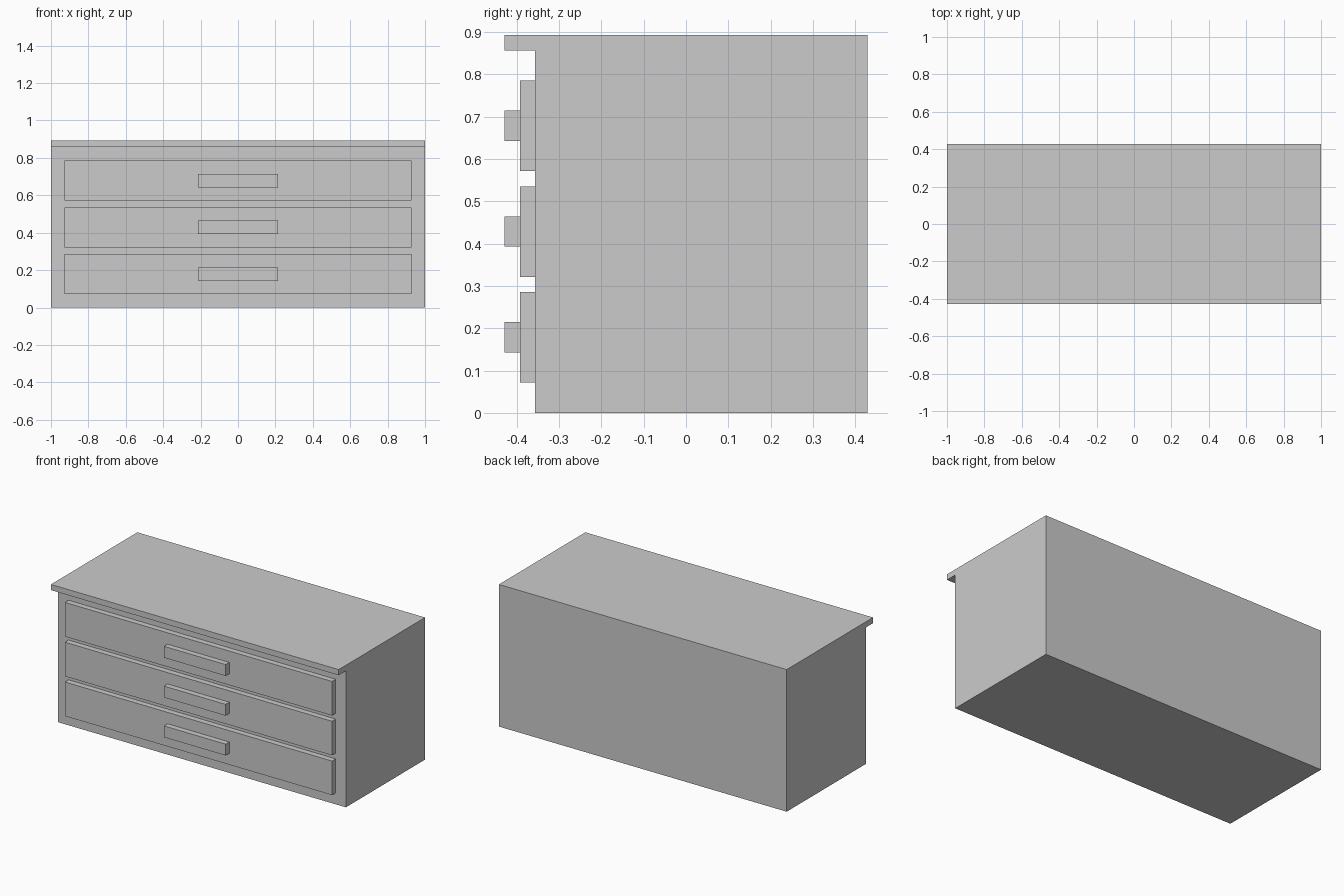
import bpy
import bmesh
from mathutils import Vector

cube = bpy.data.objects.get("Cube")
if cube:
    bpy.data.objects.remove(cube, do_unlink=True)

U = 1 / 28  # design module: the chest is 56 x 24 x 25 modules

grey = bpy.data.materials.new("plain grey")
grey.use_nodes = True
grey.diffuse_color = (0.6, 0.6, 0.6, 1)
grey.node_tree.nodes["Principled BSDF"].inputs["Base Color"].default_value = (0.6, 0.6, 0.6, 1)


def extrude_profile(name, profile, half_width):
    """Extrude a (y, z) outline, given in modules, across x."""
    bm = bmesh.new()
    face = bm.faces.new([bm.verts.new((-half_width * U, y * U, z * U)) for y, z in profile])
    result = bmesh.ops.extrude_face_region(bm, geom=[face])
    moved = [v for v in result["geom"] if isinstance(v, bmesh.types.BMVert)]
    bmesh.ops.translate(bm, verts=moved, vec=Vector((2 * half_width * U, 0, 0)))
    bmesh.ops.recalc_face_normals(bm, faces=bm.faces)
    mesh = bpy.data.meshes.new(name)
    bm.to_mesh(mesh)
    bm.free()
    mesh.materials.append(grey)
    obj = bpy.data.objects.new(name, mesh)
    bpy.context.collection.objects.link(obj)
    return obj


def slab(name, half_width, y0, y1, z0, z1):
    return extrude_profile(name, [(y0, z0), (y1, z0), (y1, z1), (y0, z1)], half_width)


# Cabinet with its top overhanging the front
extrude_profile("cabinet", [(-10, 0), (12, 0), (12, 25), (-12, 25), (-12, 24), (-10, 24)], 28)

# Three drawer fronts, each with a bar handle
for i, label in enumerate(("bottom", "middle", "top")):
    z = 2 + 7 * i
    slab(label + "_drawer", 26, -11, -10, z, z + 6)
    slab(label + "_handle", 6, -12, -11, z + 2, z + 4)
